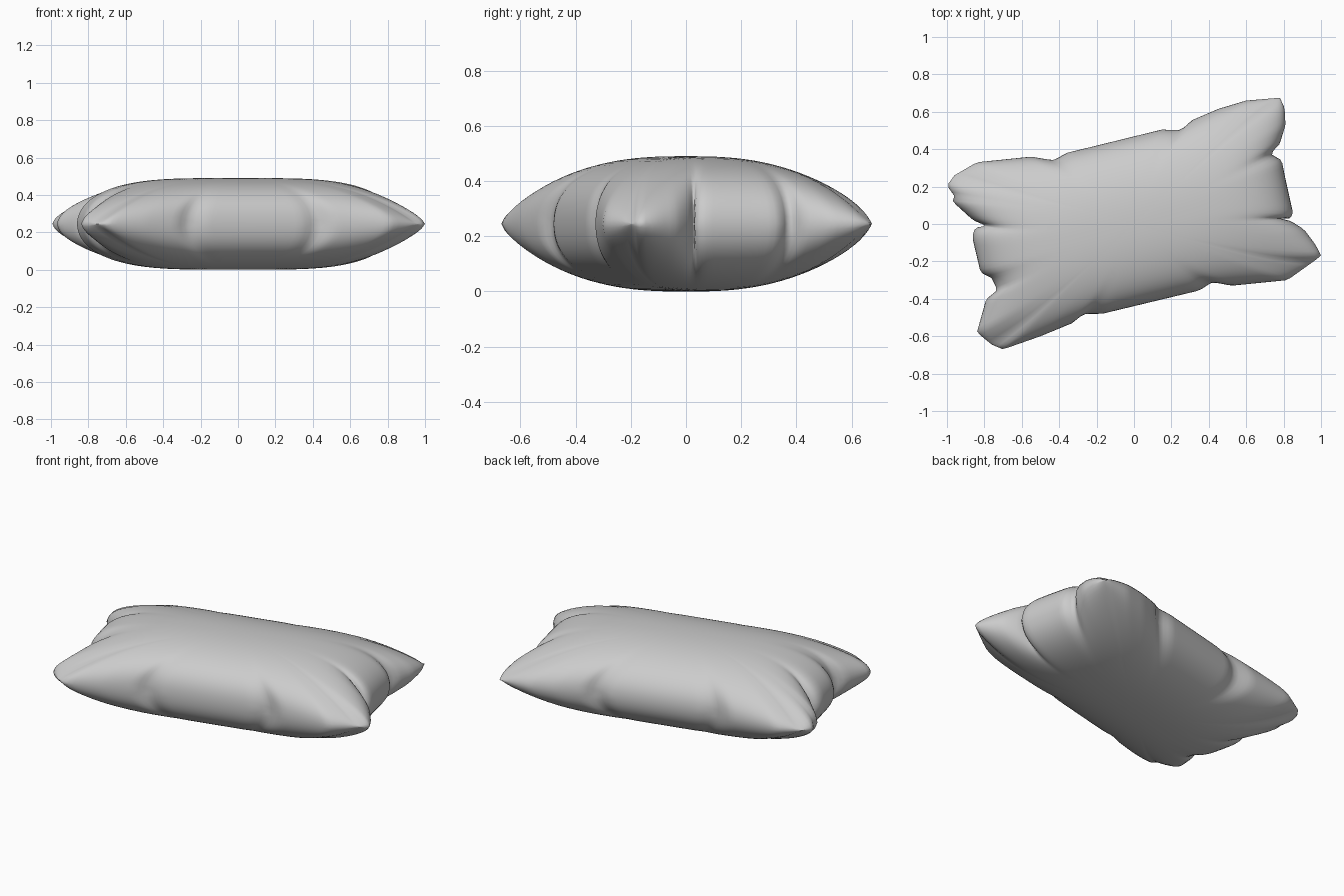
import bpy, bmesh, math
from mathutils import Vector

if "Cube" in bpy.data.objects:
    bpy.data.objects.remove(bpy.data.objects["Cube"])

HALF = 0.245                 # half thickness
ANGLE = math.radians(13.8)   # pillow is turned on the ground plane
AX = Vector((math.cos(ANGLE), math.sin(ANGLE))) * 0.84
AY = Vector((-math.sin(ANGLE), math.cos(ANGLE))) * 0.465

# Seam outline, one list per side, running clockwise from corner to corner
BACK = [(-.96, .26), (-.84, .33), (-.55, .36), (-.43, .34), (-.36, .38), (.15, .505),
        (.25, .50), (.31, .555), (.45, .615), (.6, .66), (.78, .675)]
RIGHT = [(.78, .675), (.805, .62), (.81, .53), (.78, .43), (.73, .375), (.79, .34), (.81, .24),
         (.85, .06), (.84, .03), (.78, .03), (.84, .015), (.91, -.03), (.97, -.11), (1.0, -.17), (.96, -.20)]
FRONT = [(.96, -.20), (.82, -.30), (.52, -.33), (.42, -.31), (.35, -.355), (-.17, -.48),
         (-.27, -.48), (-.33, -.53), (-.5, -.60), (-.70, -.67), (-.76, -.645)]
LEFT = [(-.76, -.645), (-.84, -.58), (-.79, -.40), (-.73, -.355), (-.76, -.29), (-.82, -.26),
        (-.865, -.07), (-.85, -.02), (-.79, -.01), (-.86, .02), (-.97, .12), (-.96, .15), (-1.0, .205), (-.96, .26)]


def resample(points, n):
    """n evenly spaced points along a polyline, end point left out"""
    pts = [Vector(p) for p in points]
    lens = [(b - a).length for a, b in zip(pts, pts[1:])]
    total, out = sum(lens), []
    for i in range(n):
        d, k = total * i / n, 0
        while d > lens[k]:
            d -= lens[k]
            k += 1
        out.append((pts[k].lerp(pts[k + 1], d / lens[k]), i / n))
    return out


# Pair each seam point with its place on a unit square
seam = []
for side, n, square in (
        (BACK, 60, lambda t: (2 * t - 1, 1)),
        (RIGHT, 44, lambda t: (1, 1 - 2 * t)),
        (FRONT, 60, lambda t: (1 - 2 * t, -1)),
        (LEFT, 44, lambda t: (-1, 2 * t - 1))):
    seam += [(p, square(t)) for p, t in resample(side, n)]


def surface_point(p, uv, s, sign):
    """Blend from a plain rectangle inside to the gathered seam outside"""
    u, v = uv
    base = AX * u + AY * v
    xy = base.lerp(p, s ** 4) * s
    h = max(0, (1 - abs(s * u) ** 4) * (1 - abs(s * v) ** 2.2)) ** 0.47
    return (xy.x, xy.y, HALF + sign * HALF * h)


# Pillow: rings shrinking from the seam to the middle, above and below
RINGS = 22
bm = bmesh.new()
outer = [bm.verts.new(surface_point(p, uv, 1, 1)) for p, uv in seam]
for sign in (1, -1):
    prev = outer
    for k in range(RINGS - 1, 0, -1):
        s = math.sin(math.pi / 2 * k / RINGS)
        ring = [bm.verts.new(surface_point(p, uv, s, sign)) for p, uv in seam]
        for i in range(len(seam)):
            j = (i + 1) % len(seam)
            bm.faces.new((prev[i], prev[j], ring[j], ring[i]))
        prev = ring
    mid = bm.verts.new((0, 0, HALF + sign * HALF))
    for i in range(len(seam)):
        bm.faces.new((prev[i], prev[(i + 1) % len(seam)], mid))

# Soften the cloth near the seam
edge_zone = [v for v in bm.verts if 0.02 < v.co.z < 0.47 and v not in outer]
for _ in range(2):
    bmesh.ops.smooth_vert(bm, verts=edge_zone, factor=0.3, use_axis_x=True, use_axis_y=True, use_axis_z=False)
bmesh.ops.recalc_face_normals(bm, faces=bm.faces)
for f in bm.faces:
    f.smooth = True

mesh = bpy.data.meshes.new("pillow")
bm.to_mesh(mesh)
bm.free()
pillow = bpy.data.objects.new("pillow", mesh)
bpy.context.collection.objects.link(pillow)
